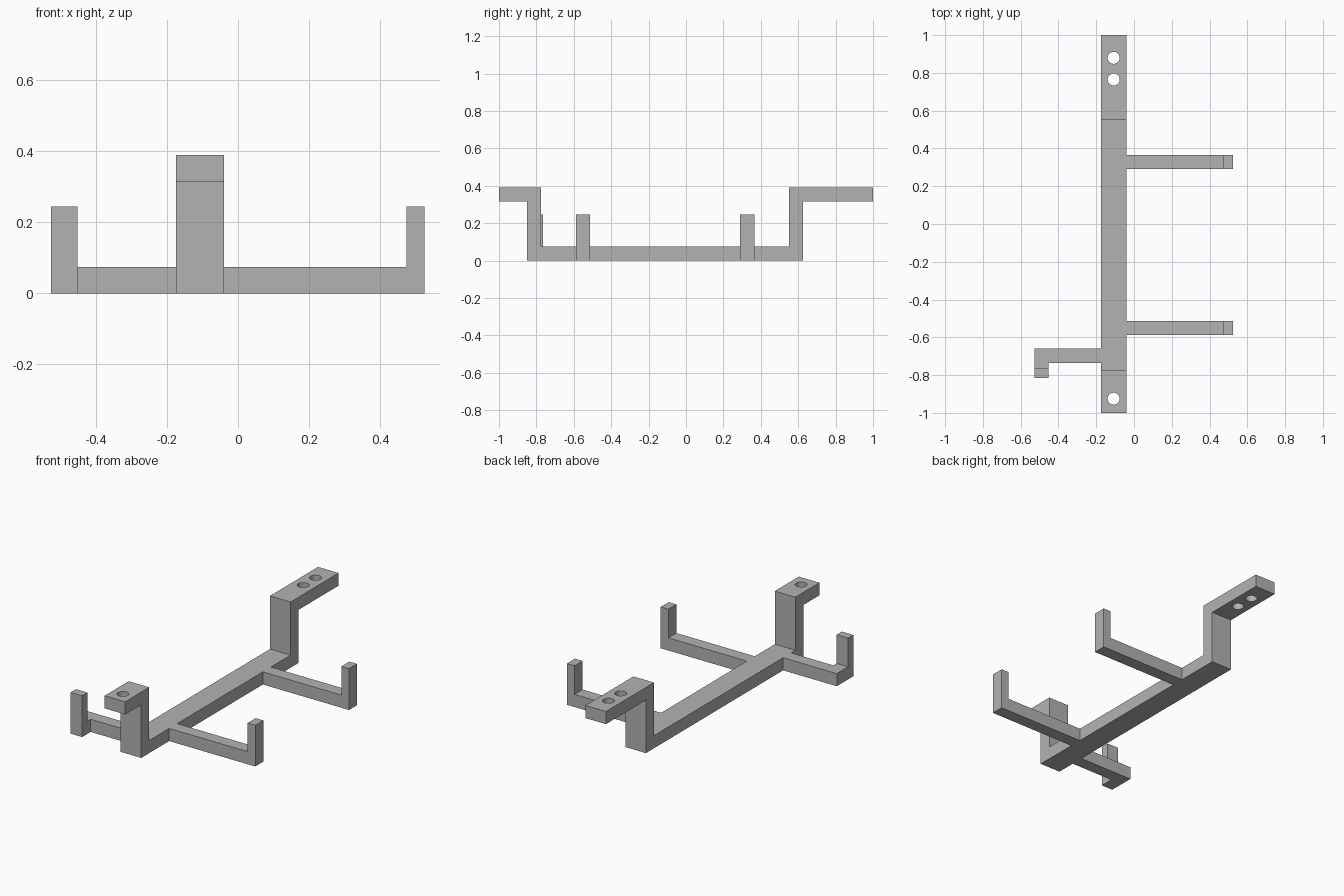
import bpy
import bmesh
from mathutils import Matrix, Vector

cube = bpy.data.objects.get("Cube")
if cube:
    bpy.data.objects.remove(cube, do_unlink=True)

T = 0.075            # bar thickness
LIP = 0.05           # hook lip thickness
LIP_TOP = 0.245
SPINE_X = (-0.175, -0.04)

grey = bpy.data.materials.new("plain grey")
grey.use_nodes = True
grey.diffuse_color = (0.45, 0.45, 0.45, 1)
grey.node_tree.nodes["Principled BSDF"].inputs["Base Color"].default_value = (0.45, 0.45, 0.45, 1)


def finish(name, bm):
    bmesh.ops.recalc_face_normals(bm, faces=bm.faces)
    mesh = bpy.data.meshes.new(name)
    bm.to_mesh(mesh)
    bm.free()
    mesh.materials.append(grey)
    obj = bpy.data.objects.new(name, mesh)
    bpy.context.collection.objects.link(obj)
    return obj


def prism(name, outline, offset):
    """Extrude a closed outline of 3D points along offset."""
    bm = bmesh.new()
    face = bm.faces.new([bm.verts.new(p) for p in outline])
    new = bmesh.ops.extrude_face_region(bm, geom=[face])["geom"]
    verts = [v for v in new if isinstance(v, bmesh.types.BMVert)]
    bmesh.ops.translate(bm, verts=verts, vec=Vector(offset))
    return finish(name, bm)


# Spine: a flat strip stepping up to a mounting tab at each end
low, high = 0.315, 0.39
front, back = -0.85, 0.625
profile = [(-1, low), (front, low), (front, 0), (back, 0), (back, low), (1, low),
           (1, high), (back - T, high), (back - T, T), (front + T, T),
           (front + T, high), (-1, high)]
spine = prism("spine", [(SPINE_X[0], y, z) for y, z in profile],
              (SPINE_X[1] - SPINE_X[0], 0, 0))

# Screw holes through the tabs
bm = bmesh.new()
for y in (-0.925, 0.765, 0.88):
    bmesh.ops.create_cone(bm, cap_ends=True, segments=32, radius1=0.032, radius2=0.032,
                          depth=0.3, matrix=Matrix.Translation((sum(SPINE_X) / 2, y, 0.35)))
cutter = finish("hole_cutter", bm)
cutter.hide_render = True
cut = spine.modifiers.new("holes", "BOOLEAN")
cut.operation = "DIFFERENCE"
cut.solver = "EXACT"
cut.object = cutter
bpy.context.view_layer.objects.active = spine
bpy.ops.object.modifier_apply(modifier=cut.name)
bpy.data.objects.remove(cutter, do_unlink=True)

# Two left arms with upturned ends
end = 0.525
hook = [(SPINE_X[1], 0), (end, 0), (end, LIP_TOP), (end - LIP, LIP_TOP),
        (end - LIP, T), (SPINE_X[1], T)]
for name, y in (("front_left_hook", -0.588), ("back_left_hook", 0.29)):
    prism(name, [(x, y, z) for x, z in hook], (0, T, 0))

# Right arm: a bar with a forward foot and an upturned lip
x0, y0, y1, foot = -0.527, -0.735, -0.66, -0.815
bar = [(x0, y0), (x0, y1), (SPINE_X[0], y1), (SPINE_X[0], y0)]
prism("right_arm", [(x, y, 0) for x, y in bar], (0, 0, T))
lip = [(y0, 0), (foot, 0), (foot, LIP_TOP), (foot + LIP, LIP_TOP),
       (foot + LIP, T), (y0, T)]
prism("right_hook", [(x0, y, z) for y, z in lip], (T, 0, 0))
